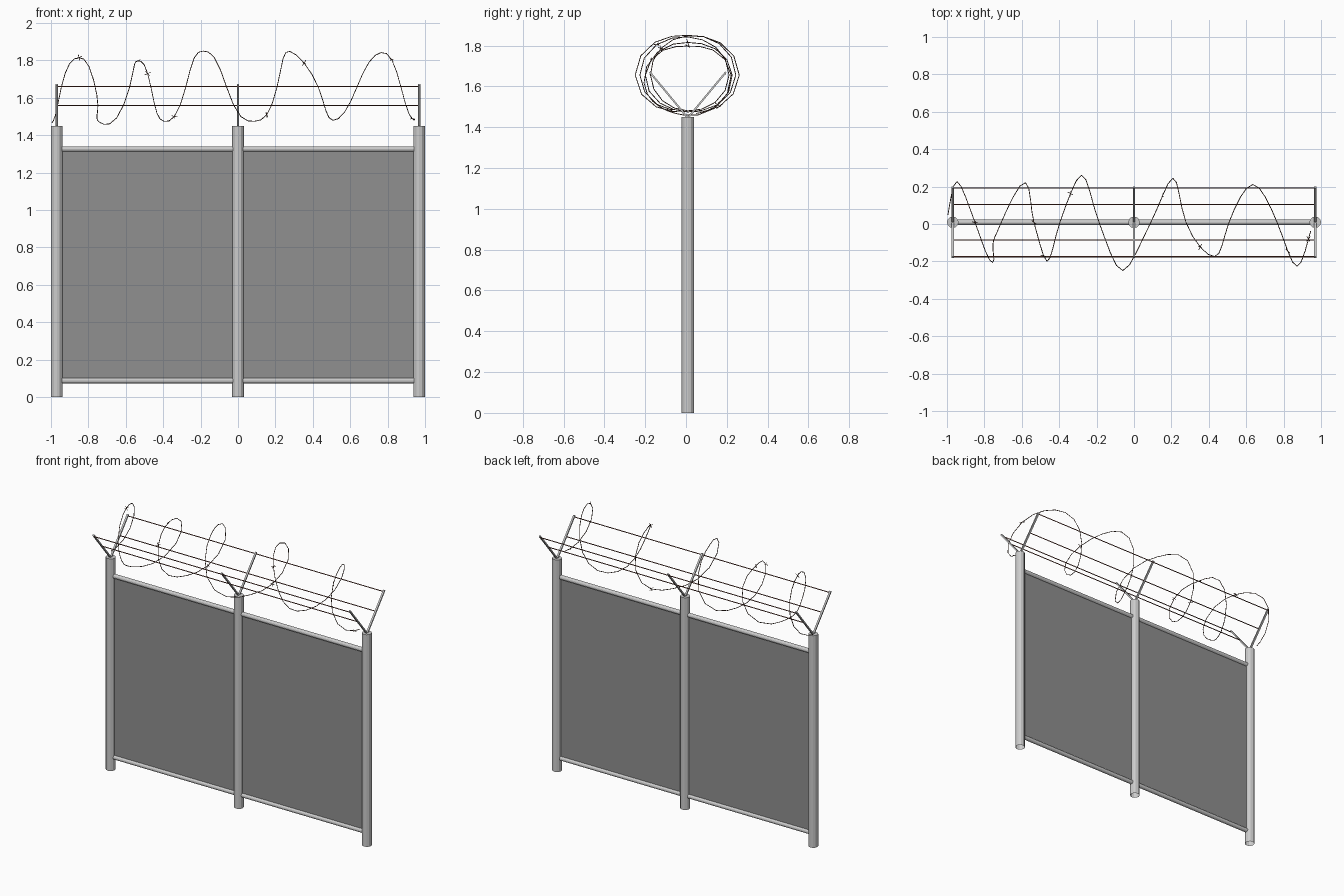
import bpy, bmesh, math, random
from mathutils import Vector

if "Cube" in bpy.data.objects:
    bpy.data.objects.remove(bpy.data.objects["Cube"])

random.seed(3)
YC = 0.009          # fence line
COIL_Z = 1.655      # coil axis height


def material(name, color):
    m = bpy.data.materials.new(name)
    m.diffuse_color = (*color, 1)
    m.use_nodes = True
    m.node_tree.nodes["Principled BSDF"].inputs["Base Color"].default_value = m.diffuse_color
    return m


rust = material("rusty_wire", (0.2, 0.06, 0.04))
dark = material("dark_wire", (0.13, 0.07, 0.05))
steel = material("steel", (0.66, 0.66, 0.66))
mesh_grey = material("panel_grey", (0.28, 0.28, 0.28))


def tube(name, a, b, r, sides, mat, smooth=False):
    a, b = Vector(a), Vector(b)
    d = b - a
    bpy.ops.mesh.primitive_cylinder_add(vertices=sides, radius=r, depth=d.length, location=(a + b) / 2)
    o = bpy.context.object
    o.name = name
    o.rotation_euler = d.to_track_quat('Z', 'Y').to_euler()
    o.data.materials.append(mat)
    if smooth:
        bpy.ops.object.shade_smooth()
    return o


def box(name, loc, size, mat, rot=(0, 0, 0)):
    bpy.ops.mesh.primitive_cube_add(size=1, location=loc, rotation=rot)
    o = bpy.context.object
    o.name = name
    o.scale = size
    o.data.materials.append(mat)
    return o


def open_bottom(o):
    bm = bmesh.new()
    bm.from_mesh(o.data)
    bm.normal_update()
    bmesh.ops.delete(bm, geom=[f for f in bm.faces if f.normal.z < -0.9], context='FACES_ONLY')
    bm.to_mesh(o.data)
    bm.free()


# Hollow faceted posts with V-shaped arms
for x in (-0.969, 0, 0.969):
    open_bottom(tube("post", (x, YC, 0), (x, YC, 1.45), 0.031, 12, steel))
    for s in (-1, 1):
        a, b = Vector((x, YC + s * 0.004, 1.45)), Vector((x, YC + s * 0.187, 1.67))
        d = b - a
        box("wire_arm", (a + b) / 2, (0.012, 0.009, d.length), steel, (-math.atan2(d.y, d.z), 0, 0))

# Rails and mesh panels for each bay
for s in (-1, 1):
    for z in (0.088, 1.326):
        tube("rail", (s * 0.02, YC, z), (s * 0.95, YC, z), 0.0145, 12, steel)
    box("fence_panel", (s * 0.4845, YC, 0.707), (0.915, 0.004, 1.236), mesh_grey)

# Straight wires along the arms
for s in (-1, 1):
    for y, z in ((0.095, 1.56), (0.184, 1.66)):
        tube("straight_wire", (-0.966, YC + s * y, z), (0.966, YC + s * y, z), 0.003, 8, rust, True)

# Coil keys: x, turn angle in degrees from the bottom, radius
keys = [Vector(k) for k in (
    (-0.995, 12, 0.192), (-0.945, 90, 0.217), (-0.85, 180, 0.16), (-0.755, 280, 0.218),
    (-0.754, 325, 0.203), (-0.717, 355, 0.197), (-0.58, 450, 0.212), (-0.535, 540, 0.142),
    (-0.465, 630, 0.208), (-0.396, 720, 0.18), (-0.28, 810, 0.252), (-0.187, 900, 0.195),
    (-0.06, 990, 0.258), (0.09, 1080, 0.18), (0.208, 1170, 0.235), (0.278, 1260, 0.193),
    (0.43, 1350, 0.183), (0.508, 1440, 0.175), (0.635, 1530, 0.202), (0.765, 1620, 0.187),
    (0.872, 1710, 0.235), (0.945, 1785, 0.177))]


def coil_point(k):
    a = math.radians(k.y)
    return Vector((k.x, YC + k.z * math.sin(a), COIL_Z - k.z * math.cos(a)))


path = []
for i in range(len(keys) - 1):
    p0, p1 = keys[max(i - 1, 0)], keys[i]
    p2, p3 = keys[i + 1], keys[min(i + 2, len(keys) - 1)]
    for j in range(4):
        t = j / 4
        k = 0.5 * (2 * p1 + (p2 - p0) * t + (2 * p0 - 5 * p1 + 4 * p2 - p3) * t ** 2
                   + (3 * p1 - p0 - 3 * p2 + p3) * t ** 3)
        path.append(coil_point(k))
path.append(coil_point(keys[-1]))

# Barbed wire coil
curve = bpy.data.curves.new("wire_coil", 'CURVE')
curve.dimensions = '3D'
curve.bevel_depth = 0.0022
curve.bevel_resolution = 1
spline = curve.splines.new('POLY')
spline.points.add(len(path) - 1)
for p, co in zip(spline.points, path):
    p.co = (*co, 1)
coil = bpy.data.objects.new("wire_coil", curve)
bpy.context.collection.objects.link(coil)
curve.materials.append(dark)
bpy.ops.object.select_all(action='DESELECT')
coil.select_set(True)
bpy.context.view_layer.objects.active = coil
bpy.ops.object.convert(target='MESH')
bpy.ops.object.shade_smooth()

# Barbs: crossed spikes at intervals on the coil
for x in (-0.86, -0.535, -0.48, -0.35, 0.155, 0.335, 0.82, 0.925):
    c = min(path, key=lambda p: abs(p.x - x))
    for _ in range(2):
        d = Vector([random.uniform(-1, 1) for _ in range(3)]).normalized() * 0.017
        tube("barb", c - d, c + d, 0.0018, 5, dark, True)
